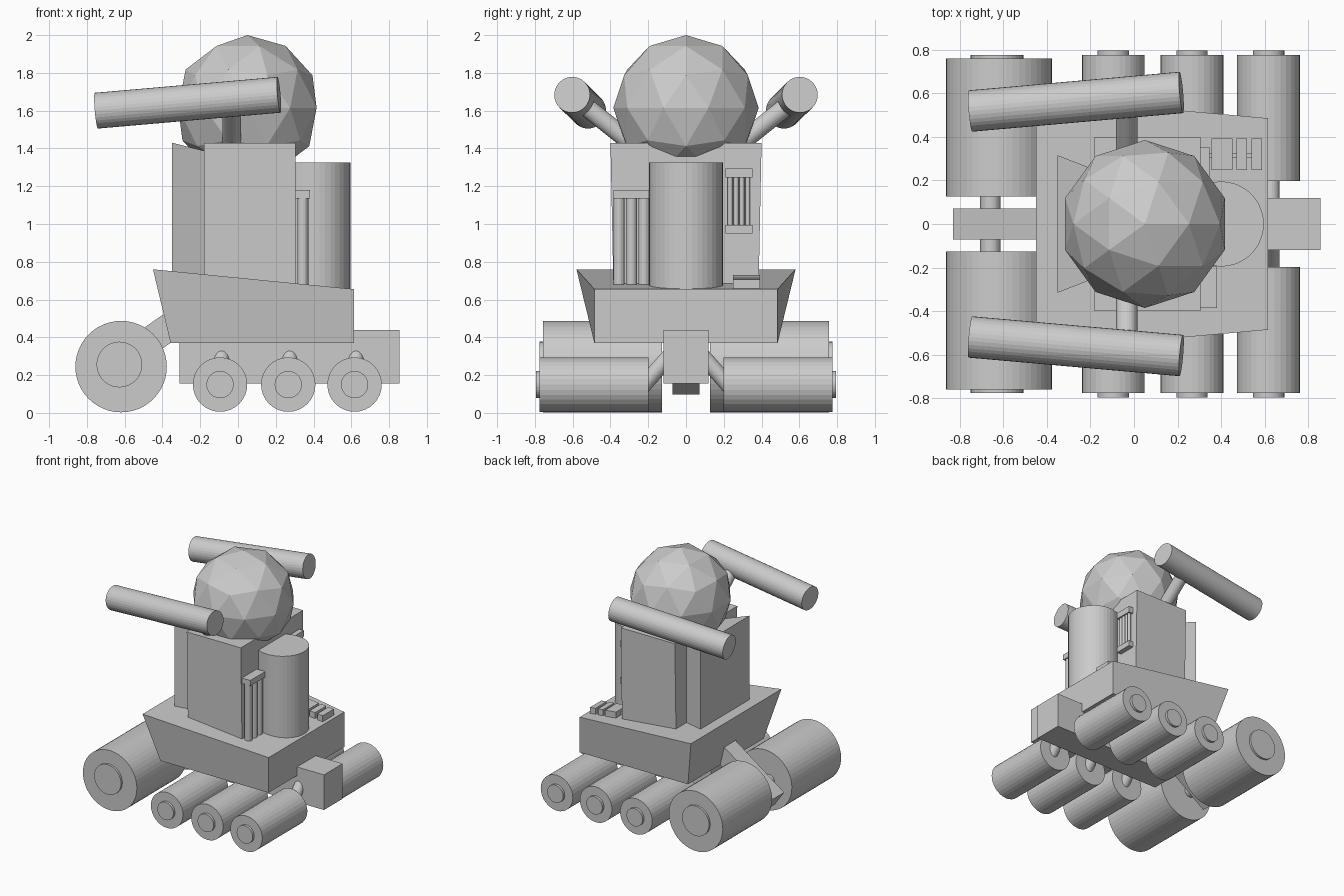
import bpy, bmesh, math
from mathutils import Vector

if "Cube" in bpy.data.objects:
    bpy.data.objects.remove(bpy.data.objects["Cube"])

GREY = bpy.data.materials.new("plain grey")
GREY.diffuse_color = (0.6, 0.6, 0.6, 1)
GREY.use_nodes = True
GREY.node_tree.nodes["Principled BSDF"].inputs["Base Color"].default_value = GREY.diffuse_color


def finish(name, bm):
    bmesh.ops.recalc_face_normals(bm, faces=bm.faces)
    mesh = bpy.data.meshes.new(name)
    bm.to_mesh(mesh)
    bm.free()
    mesh.materials.append(GREY)
    ob = bpy.data.objects.new(name, mesh)
    bpy.context.collection.objects.link(ob)
    return ob


def hexa(name, bottom, top):
    """Six-sided block from a bottom ring and a top ring of four points."""
    bm = bmesh.new()
    lo = [bm.verts.new(p) for p in bottom]
    hi = [bm.verts.new(p) for p in top]
    bm.faces.new(lo)
    bm.faces.new(hi)
    for i in range(4):
        j = (i + 1) % 4
        bm.faces.new((lo[i], lo[j], hi[j], hi[i]))
    return finish(name, bm)


def box(name, x, y, z):
    ring = [(x[0], y[0]), (x[1], y[0]), (x[1], y[1]), (x[0], y[1])]
    return hexa(name, [(*p, z[0]) for p in ring], [(*p, z[1]) for p in ring])


def rod(name, a, b, r, sides=32):
    a, b = Vector(a), Vector(b)
    bm = bmesh.new()
    bmesh.ops.create_cone(bm, cap_ends=True, segments=sides, radius1=r, radius2=r,
                          depth=(b - a).length)
    turn = (b - a).to_track_quat('Z', 'Y').to_matrix()
    bmesh.ops.rotate(bm, verts=bm.verts, matrix=turn)
    bmesh.ops.translate(bm, verts=bm.verts, vec=(a + b) / 2)
    return finish(name, bm)


# Head
bm = bmesh.new()
bmesh.ops.create_icosphere(bm, subdivisions=2, radius=0.385)
bmesh.ops.translate(bm, verts=bm.verts, vec=(0.05, 0, 1.615))
finish("head_dome", bm)

# Hull: wide and high at the back, narrow and low at the nose
hexa("hull",
     [(-0.357, -0.485, 0.37), (0.614, -0.485, 0.37), (0.614, 0.485, 0.37), (-0.357, 0.485, 0.37)],
     [(-0.45, -0.58, 0.76), (0.614, -0.485, 0.655), (0.614, 0.485, 0.655), (-0.45, 0.58, 0.76)])

# Chassis beam and slanted tail arm
box("chassis_beam", (-0.31, 0.855), (-0.12, 0.12), (0.155, 0.44))
u, n, c = Vector((0.82, 0, 0.572)), Vector((-0.572, 0, 0.82)), Vector((-0.789, 0, 0.158))
ends = [c - n * 0.073, c + u * 0.6 - n * 0.073, c + u * 0.6 + n * 0.073, c + n * 0.073]
hexa("tail_arm", [p + Vector((0, -0.072, 0)) for p in ends],
     [p + Vector((0, 0.072, 0)) for p in ends])

# Torso and flared back pack
hexa("torso",
     [(-0.18, -0.383, 0.6), (0.305, -0.383, 0.6), (0.305, 0.383, 0.6), (-0.18, 0.383, 0.6)],
     [(-0.18, -0.4, 1.43), (0.305, -0.4, 1.43), (0.305, 0.4, 1.43), (-0.18, 0.4, 1.43)])
hexa("back_pack",
     [(-0.35, -0.315, 0.65), (-0.17, -0.245, 0.65), (-0.17, 0.245, 0.65), (-0.35, 0.315, 0.65)],
     [(-0.35, -0.315, 1.43), (-0.17, -0.245, 1.385), (-0.17, 0.245, 1.385), (-0.35, 0.315, 1.43)])

# Front tank
rod("front_tank", (0.4, 0, 0.6), (0.4, 0, 1.325), 0.195, 40)

# Tall pipe bank on the near side
box("pipe_cap", (0.3, 0.38), (-0.385, -0.195), (1.135, 1.18))
for i, y in enumerate((-0.355, -0.288, -0.222)):
    rod(f"pipe_{i}", (0.343, y, 0.64), (0.343, y, 1.15), 0.029, 16)

# Small radiator on the far side
box("radiator_top", (0.3, 0.345), (0.21, 0.352), (1.245, 1.295))
box("radiator_bottom", (0.3, 0.345), (0.21, 0.352), (0.95, 0.995))
for i in range(4):
    y = 0.234 + i * 0.031
    rod(f"radiator_pipe_{i}", (0.323, y, 0.97), (0.323, y, 1.27), 0.013, 12)

# Row of deck boxes following the slope of the hull, joined by a thin bar
def deck(x):
    return 0.715 - (x + 0.005) * 0.0987


def deck_block(name, x, y, h):
    ring = [(x[0], y[0]), (x[1], y[0]), (x[1], y[1]), (x[0], y[1])]
    hexa(name, [(a, b, deck(a) - 0.02) for a, b in ring], [(a, b, deck(a) + h) for a, b in ring])


for i, x in enumerate(((0.355, 0.452), (0.47, 0.517), (0.538, 0.586))):
    deck_block(f"deck_box_{i}", x, (0.248, 0.392), 0.05)
deck_block("deck_bar", (0.3, 0.56), (0.305, 0.325), 0.03)

# Mirrored parts
for side, s in (("near", -1), ("far", 1)):
    # Guns on slanted posts
    rod(f"{side}_gun", (-0.75, s * 0.518, 1.6), (0.217, s * 0.603, 1.684), 0.095)
    rod(f"{side}_gun_post", (-0.033, s * 0.2, 1.357), (-0.033, s * 0.575, 1.657), 0.049)
    # Big rear roller
    rod(f"{side}_rear_roller", (-0.619, s * 0.127, 0.245), (-0.619, s * 0.758, 0.245), 0.242, 48)
    rod(f"{side}_rear_hub", (-0.628, s * 0.7, 0.256), (-0.628, s * 0.775, 0.256), 0.121)
    rod(f"{side}_rear_axle", (-0.658, s * 0.03, 0.25), (-0.658, s * 0.2, 0.25), 0.047)
    # Three small rollers with hubs and struts
    for i, x in enumerate((-0.095, 0.266, 0.617)):
        rod(f"{side}_roller_{i}", (x, s * 0.198, 0.15), (x, s * 0.775, 0.15), 0.144)
        rod(f"{side}_hub_{i}", (x, s * 0.7, 0.15), (x, s * 0.795, 0.15), 0.072)
        rod(f"{side}_strut_{i}", (x + 0.008, s * 0.08, 0.31), (x + 0.008, s * 0.25, 0.117), 0.042)
